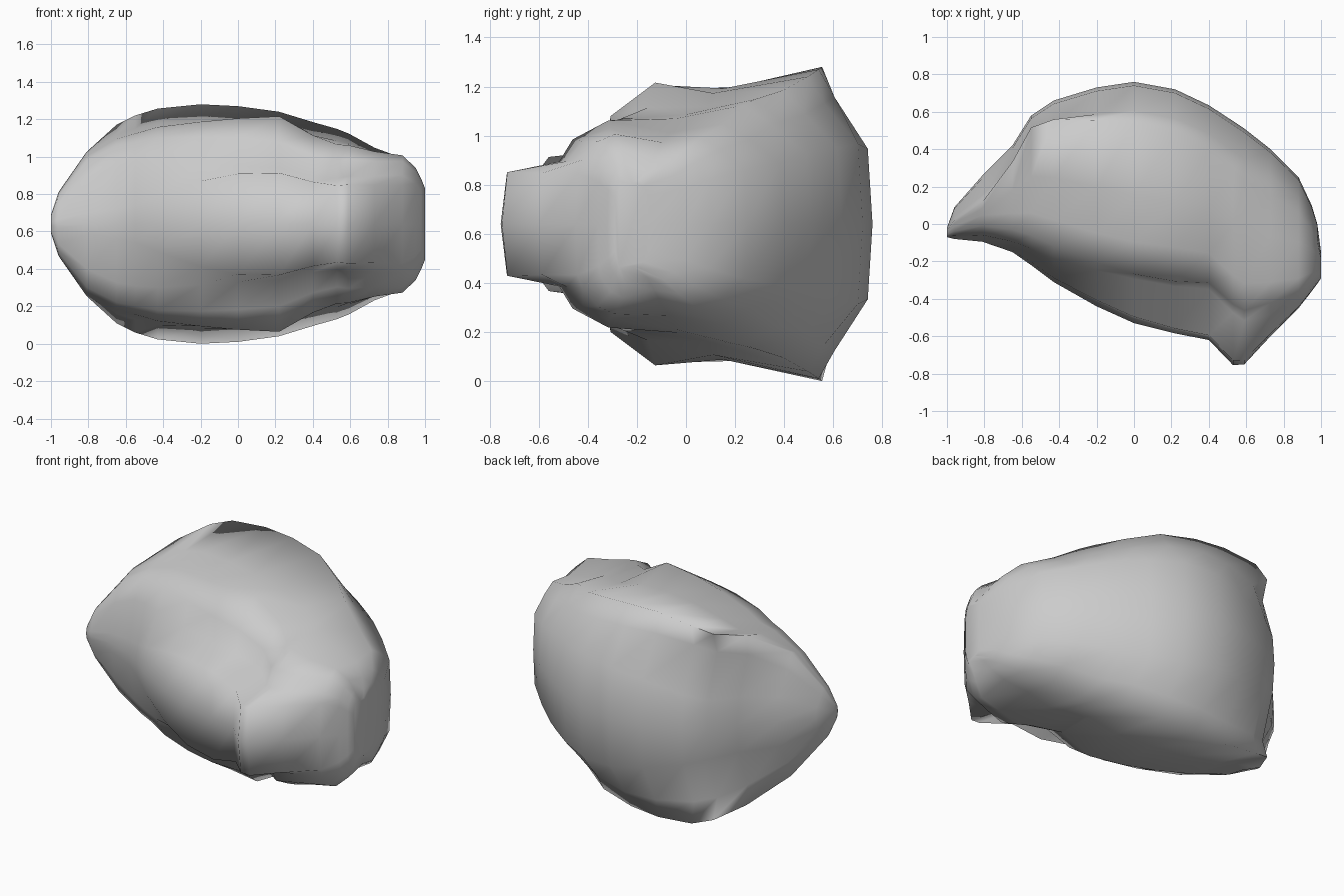
import bpy, bmesh

MID = 0.64  # height of the symmetry plane

# Outline along x: (x, front y, back y, half height)
STATIONS = [
    (-1.0, -0.07, -0.02, 0.05), (-0.96, -0.08, 0.09, 0.17), (-0.81, -0.095, 0.26, 0.385),
    (-0.65, -0.15, 0.42, 0.53), (-0.55, -0.22, 0.58, 0.58), (-0.43, -0.31, 0.66, 0.617),
    (-0.2, -0.44, 0.73, 0.64), (0.0, -0.53, 0.76, 0.63), (0.22, -0.585, 0.72, 0.60),
    (0.4, -0.62, 0.635, 0.545), (0.53, -0.755, 0.55, 0.51), (0.59, -0.75, 0.51, 0.49),
    (0.73, -0.6, 0.4, 0.42), (0.88, -0.45, 0.25, 0.37), (0.95, -0.36, 0.1, 0.3),
    (0.98, -0.32, 0.0, 0.24), (1.0, -0.29, -0.15, 0.19),
]

# Surface rails: (depth fraction, half-height fraction) at each key x
KEYS = [-0.8, -0.6, -0.1, 0.2, 0.5, 0.9]
RAILS = [
    [(.02, .15), (.02, .15), (.03, .41), (.02, .46), (.02, .39), (.01, .57)],  # front plate edge
    [(.10, .62), (.10, .58), (.18, .49), (.19, .50), (.23, .46), (.03, .72)],  # groove
    [(.24, .88), (.20, .76), (.20, .72), (.21, .74), (.26, .64), (.12, .92)],  # brow
    [(.40, .94), (.35, .83), (.33, .86), (.35, .97), (.38, .82), (.22, 1.0)],  # side bump
    [(.50, .97), (.60, .88), (.53, .87), (.53, .89), (.58, .87), (.50, .90)],  # side dip
    [(.60, 1.0), (.93, 1.0), (.83, 1.0), (.83, 1.0), (.80, 1.0), (.72, .95)],  # flared rim
    [(.70, .75), (.87, .78), (.88, .82), (.88, .82), (.88, .82), (.84, .82)],  # under rim
    [(.96, .40), (.98, .30), (.985, .46), (.985, .54), (.985, .58), (.98, .60)],  # band edge
]


def rail_at(rail, x):
    x = min(max(x, KEYS[0]), KEYS[-1])
    for i in range(len(KEYS) - 1):
        if x <= KEYS[i + 1]:
            t = (x - KEYS[i]) / (KEYS[i + 1] - KEYS[i])
            a, b = rail[i], rail[i + 1]
            return a[0] + (b[0] - a[0]) * t, a[1] + (b[1] - a[1]) * t


# Loft the head through mirrored cross-sections
bm = bmesh.new()
rings = []
for x, front, back, half in STATIONS:
    pts = [rail_at(r, x) for r in RAILS]
    loop = [(0, 0)] + pts + [(1, 0)] + [(u, -v) for u, v in reversed(pts)]
    rings.append([bm.verts.new((x, front + u * (back - front), MID + v * half)) for u, v in loop])
n = len(rings[0])
for a, b in zip(rings, rings[1:]):
    for i in range(n):
        j = (i + 1) % n
        bm.faces.new((a[i], a[j], b[j], b[i]))
bm.faces.new(rings[0])
bm.faces.new(rings[-1])
bmesh.ops.recalc_face_normals(bm, faces=bm.faces)

mesh = bpy.data.meshes.new("head")
bm.to_mesh(mesh)
bm.free()
head = bpy.data.objects.new("head", mesh)
bpy.context.collection.objects.link(head)

# Smooth shading
bpy.context.view_layer.objects.active = head
head.select_set(True)
bpy.ops.object.shade_smooth_by_angle(angle=1.75)
